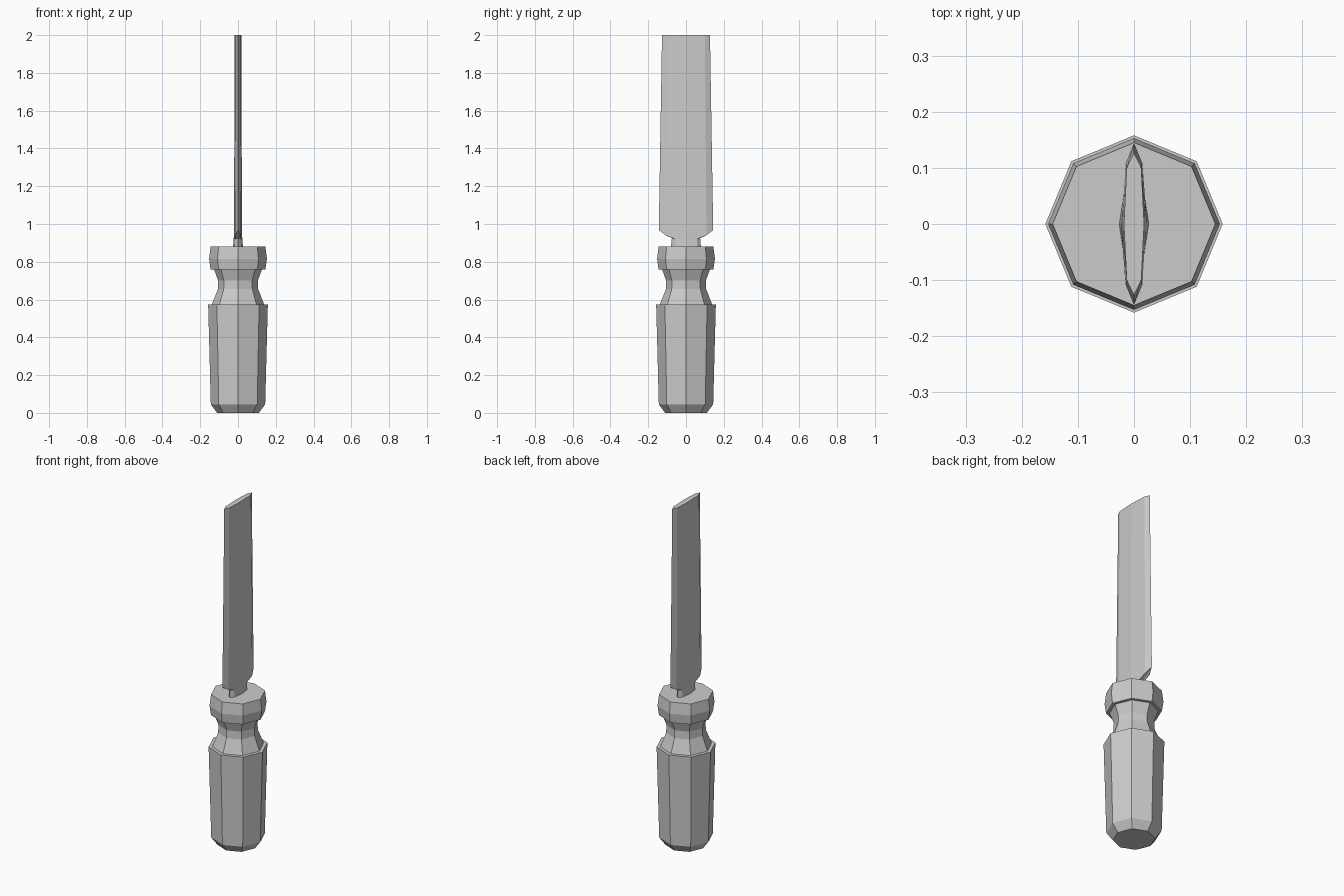
import bpy, bmesh
from math import cos, sin, pi

if "Cube" in bpy.data.objects:
    bpy.data.objects.remove(bpy.data.objects["Cube"])


def loft(name, rings):
    """Skin a stack of equal-length point rings and cap both ends."""
    bm = bmesh.new()
    loops = [[bm.verts.new(p) for p in ring] for ring in rings]
    for a, b in zip(loops, loops[1:]):
        n = len(a)
        for i in range(n):
            j = (i + 1) % n
            bm.faces.new((a[i], a[j], b[j], b[i]))
    bm.faces.new(loops[0][::-1])
    bm.faces.new(loops[-1])
    bmesh.ops.recalc_face_normals(bm, faces=bm.faces)
    mesh = bpy.data.meshes.new(name)
    bm.to_mesh(mesh)
    bm.free()
    obj = bpy.data.objects.new(name, mesh)
    bpy.context.collection.objects.link(obj)
    return obj


def octagon(r, z):
    return [(r * cos(i * pi / 4), r * sin(i * pi / 4), z) for i in range(8)]


def blade_ring(thick, side_x, side_y, edge_y, z_mid, z_side, z_edge):
    """Eight-sided leaf section: thick middle, side facets, thin edges."""
    return [(thick, 0, z_mid), (side_x, side_y, z_side), (0, edge_y, z_edge),
            (-side_x, side_y, z_side), (-thick, 0, z_mid),
            (-side_x, -side_y, z_side), (0, -edge_y, z_edge),
            (side_x, -side_y, z_side)]


# Handle: grip, waisted neck and collar turned as one octagonal profile
profile = [(0.11, 0), (0.144, 0.045), (0.158, 0.575), (0.138, 0.575),
           (0.107, 0.655), (0.105, 0.70), (0.127, 0.76), (0.145, 0.76),
           (0.153, 0.815), (0.145, 0.88)]
loft("handle", [octagon(r, z) for r, z in profile])

# Blade: short tang flaring through the shoulder into the long flat blade
loft("blade", [
    blade_ring(0.027, 0.018, 0.058, 0.08, 0.87, 0.87, 0.87),
    blade_ring(0.023, 0.016, 0.058, 0.075, 0.92, 0.92, 0.925),
    blade_ring(0.021, 0.015, 0.108, 0.144, 0.955, 0.94, 0.968),
    blade_ring(0.018, 0.013, 0.10, 0.127, 2, 2, 2),
])
